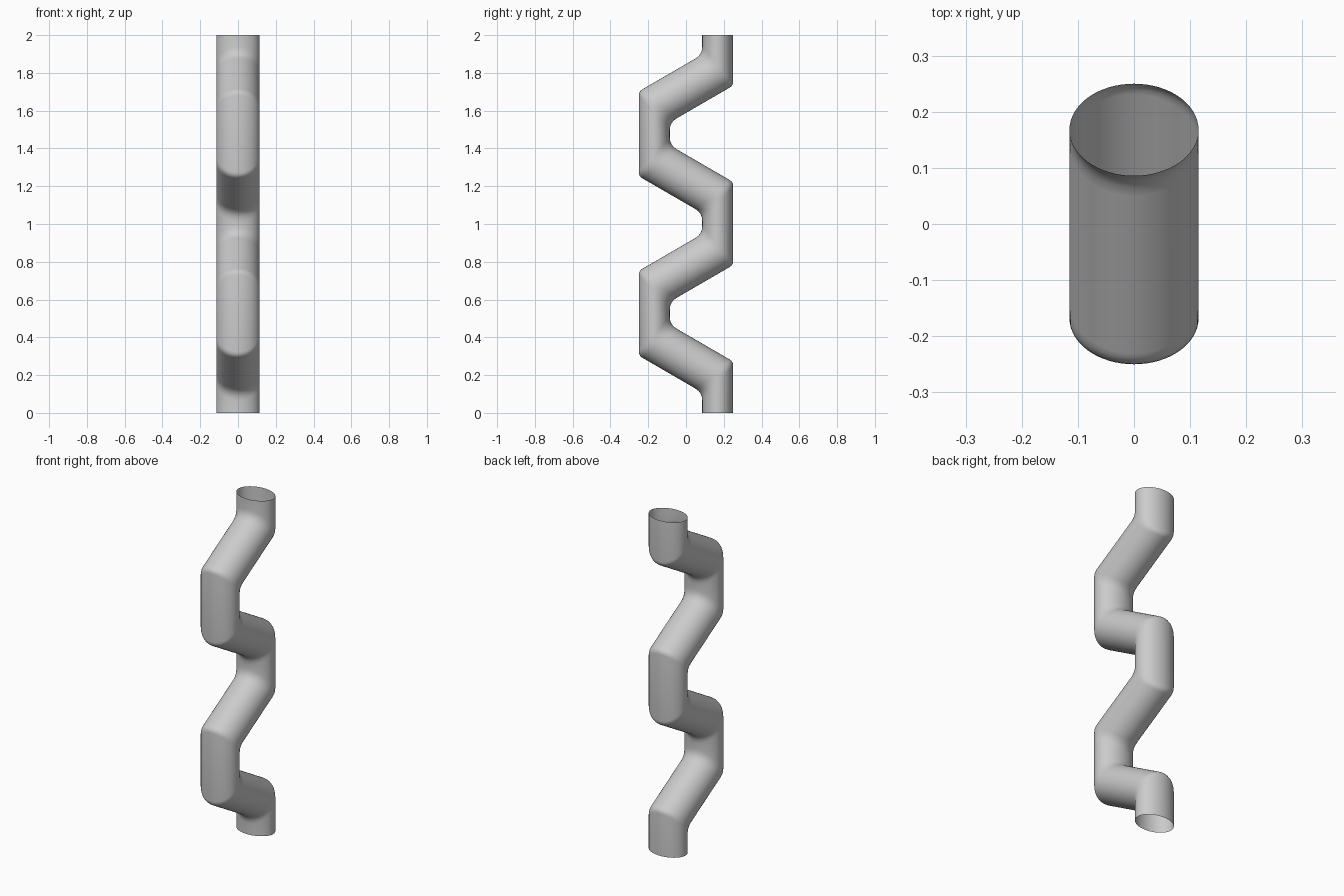
import bpy, bmesh, math
from mathutils import Vector

if "Cube" in bpy.data.objects:
    bpy.data.objects.remove(bpy.data.objects["Cube"])

R = 0.115            # pipe radius across x
RY = 0.082           # half depth of the vertical runs
OFF = 0.168          # centreline offset in y
SIDES = 64
STEPS = 4            # segments in each rounded bend

# Bends: (centre y, centre z, tilt of the mitre ring, side of the outer corner)
bends = []
for base in (0.0, 0.95):
    bends += [(OFF, base + 0.19, 1, 1), (-OFF, base + 0.385, 1, -1),
              (-OFF, base + 0.67, -1, -1), (OFF, base + 0.865, -1, 1)]


def strand(angle):
    """One lengthwise line of the pipe wall, with rounded bends."""
    x, dy = R * math.cos(angle), RY * math.sin(angle)
    corners = [Vector((x, y + dy, z + tilt * dy)) for y, z, tilt, _ in bends]
    start, end = Vector((x, OFF + dy, 0)), Vector((x, OFF + dy, 2))
    path = [start] + corners + [end]
    out = [start]
    for i, p in enumerate(corners, 1):
        outer = bends[i - 1][3] * dy / RY
        d = 0.032 - 0.010 * outer
        a = p + (path[i - 1] - p).normalized() * d
        b = p + (path[i + 1] - p).normalized() * d
        for k in range(STEPS + 1):
            t = k / STEPS
            out.append(a * (1 - t) ** 2 + p * 2 * t * (1 - t) + b * t * t)
    return out + [end]


# Zigzag pipe, open at both ends
bm = bmesh.new()
grid = [[bm.verts.new(p) for p in strand(2 * math.pi * i / SIDES)] for i in range(SIDES)]
for i in range(SIDES):
    a, b = grid[i], grid[(i + 1) % SIDES]
    for j in range(len(a) - 1):
        f = bm.faces.new((a[j], b[j], b[j + 1], a[j + 1]))
        f.smooth = True
mesh = bpy.data.meshes.new("zigzag_pipe")
bm.to_mesh(mesh)
bm.free()
pipe = bpy.data.objects.new("zigzag_pipe", mesh)
bpy.context.collection.objects.link(pipe)
